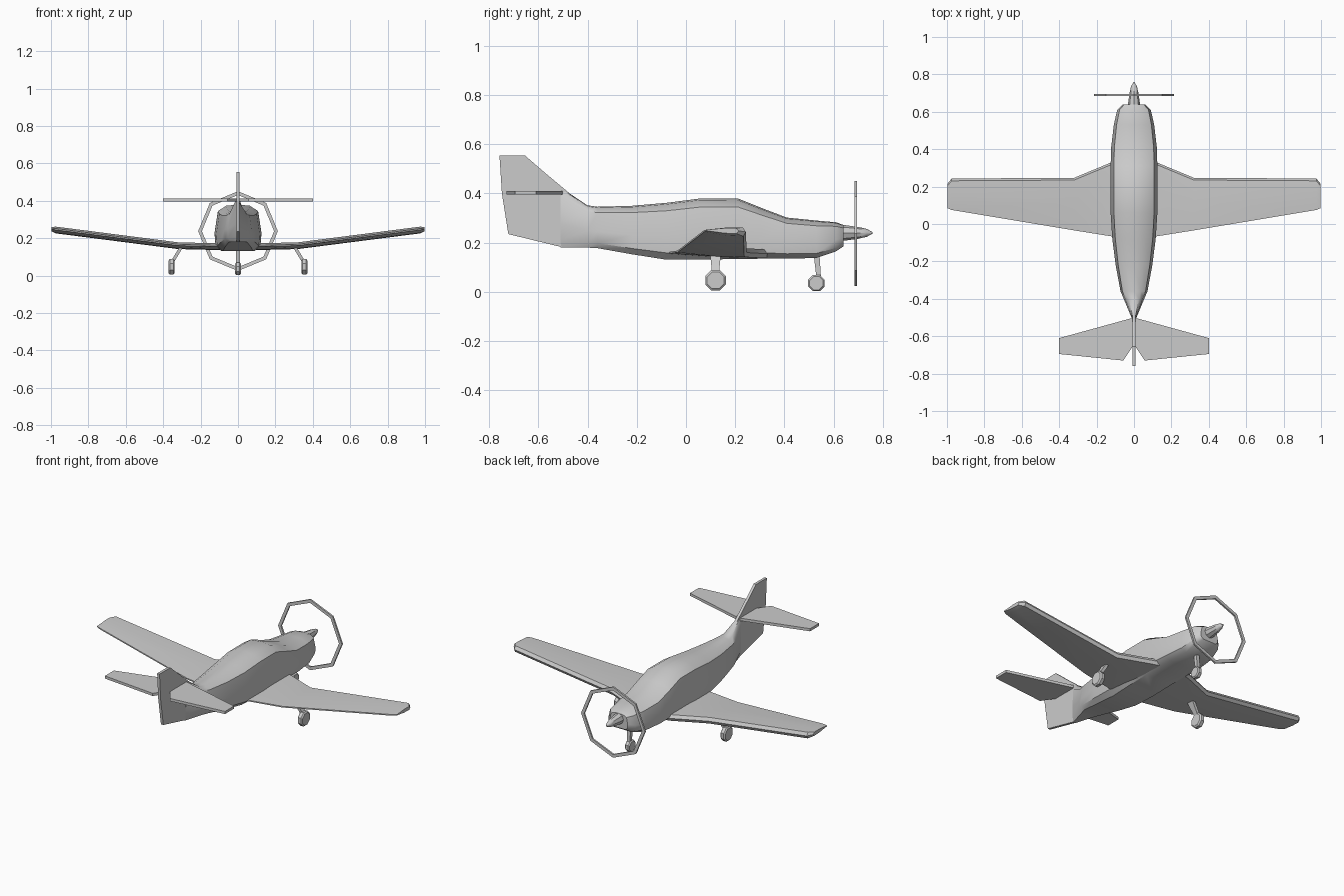
import bpy, bmesh, math
from mathutils import Vector, Matrix

if "Cube" in bpy.data.objects:
    bpy.data.objects.remove(bpy.data.objects["Cube"])


def add(name, bm, smooth=None):
    bmesh.ops.recalc_face_normals(bm, faces=bm.faces)
    me = bpy.data.meshes.new(name)
    bm.to_mesh(me)
    bm.free()
    ob = bpy.data.objects.new(name, me)
    bpy.context.collection.objects.link(ob)
    if smooth:
        bpy.ops.object.select_all(action='DESELECT')
        ob.select_set(True)
        bpy.context.view_layer.objects.active = ob
        bpy.ops.object.shade_smooth_by_angle(angle=math.radians(smooth))
    return ob


def loft(name, rings, smooth=None, closed=False):
    bm = bmesh.new()
    vs = [[bm.verts.new(p) for p in r] for r in rings]
    pairs = list(zip(vs, vs[1:]))
    if closed:
        pairs.append((vs[-1], vs[0]))
    else:
        bm.faces.new(vs[0])
        bm.faces.new(vs[-1])
    n = len(vs[0])
    for a, b in pairs:
        for i in range(n):
            j = (i + 1) % n
            bm.faces.new((a[i], a[j], b[j], b[i]))
    return add(name, bm, smooth)


def mirror(ob):
    m = ob.modifiers.new("mirror", 'MIRROR')
    m.use_mirror_merge = True
    return ob


# Fuselage: stations of (y, half width, bottom, top), boxy rounded section
half = [(0, 1), (0.5, 0.975), (0.86, 0.86), (1, 0.4), (0.96, 0.12), (0.7, 0.0)]
section = half + [(-x, t) for x, t in reversed(half[1:])]
stations = [(0.64, 0.06, 0.185, 0.272), (0.61, 0.09, 0.165, 0.283),
            (0.53, 0.108, 0.138, 0.29), (0.41, 0.122, 0.135, 0.302),
            (0.31, 0.125, 0.135, 0.34), (0.21, 0.125, 0.134, 0.38),
            (0.06, 0.125, 0.131, 0.38), (-0.08, 0.116, 0.131, 0.362),
            (-0.22, 0.098, 0.153, 0.35), (-0.36, 0.072, 0.178, 0.346),
            (-0.40, 0.055, 0.18, 0.352), (-0.51, 0.009, 0.181, 0.425)]
loft("fuselage", [[(w * x, y, b + t * (h - b)) for x, t in section]
                  for y, w, b, h in stations], 40)

# Spinner
spin = [(0.62, 0.034), (0.65, 0.031), (0.70, 0.024), (0.735, 0.016), (0.758, 0.003)]
loft("spinner", [[(r * math.cos(a * math.pi / 4), y, 0.24 + r * math.sin(a * math.pi / 4))
                  for a in range(8)] for y, r in spin], 40)

# Octagonal propeller ring
ring = []
for k in range(8):
    a = k * math.pi / 4
    ring.append([(r * math.cos(a), y, 0.238 + r * math.sin(a))
                 for r, y in ((0.193, 0.685), (0.213, 0.685), (0.213, 0.695), (0.193, 0.695))])
loft("propeller_ring", ring, closed=True)


# Wing: blunt leading edge, thin trailing edge
def airfoil(x, le, te, z, t):
    c = le - te
    return [(x, le - 0.01, z - t / 2), (x, le, z), (x, le - 0.012, z + t / 2),
            (x, le - 0.45 * c, z + t * 0.5), (x, te, z + t * 0.22),
            (x, te, z + t * 0.02), (x, le - 0.45 * c, z - t * 0.42)]


wing = loft("wing", [airfoil(0.0, 0.36, -0.085, 0.155, 0.036),
                     airfoil(0.12, 0.33, -0.066, 0.155, 0.036),
                     airfoil(0.32, 0.247, -0.034, 0.16, 0.036),
                     airfoil(0.975, 0.243, 0.075, 0.244, 0.036),
                     airfoil(0.998, 0.215, 0.085, 0.248, 0.022)], 35)
mirror(wing)


# Fin and stabiliser: flat extruded outlines
def plate(name, pts, offset):
    off = Vector(offset)
    return loft(name, [[Vector(p) - off for p in pts], [Vector(p) + off for p in pts]])


plate("fin", [(0, y, z) for y, z in
              ((-0.40, 0.34), (-0.50, 0.423), (-0.58, 0.49), (-0.655, 0.555),
               (-0.758, 0.555), (-0.748, 0.40), (-0.722, 0.235), (-0.50, 0.181))], (0.008, 0, 0))
mirror(plate("stabiliser", [(x, y, 0.403) for x, y in
             ((0, -0.50), (0.4, -0.61), (0.4, -0.695), (0.057, -0.73), (0, -0.645))],
             (0, 0, 0.008)))


# Landing gear
def wheel(name, x, y, z, r, w):
    rings = []
    for dx, s in ((-w, 0.82), (-w * 0.6, 1), (w * 0.6, 1), (w, 0.82)):
        rings.append([(x + dx, y + s * r * math.cos((k + 0.5) * math.pi / 4),
                       z + s * r * math.sin((k + 0.5) * math.pi / 4)) for k in range(8)])
    return loft(name, rings)


def strut(name, a, b, w0, w1, d0, d1):
    return loft(name, [[(p[0] + sx * w, p[1] + sy * d, p[2])
                        for sx, sy in ((-1, -1), (1, -1), (1, 1), (-1, 1))]
                       for p, w, d in ((a, w0, d0), (b, w1, d1))])


mirror(wheel("main_wheel", 0.355, 0.12, 0.047, 0.045, 0.016))
mirror(strut("main_strut", (0.302, 0.12, 0.155), (0.35, 0.12, 0.075), 0.01, 0.01, 0.022, 0.014))
wheel("nose_wheel", 0, 0.53, 0.036, 0.036, 0.015)
strut("nose_strut", (0, 0.53, 0.16), (0, 0.54, 0.05), 0.012, 0.009, 0.012, 0.009)
